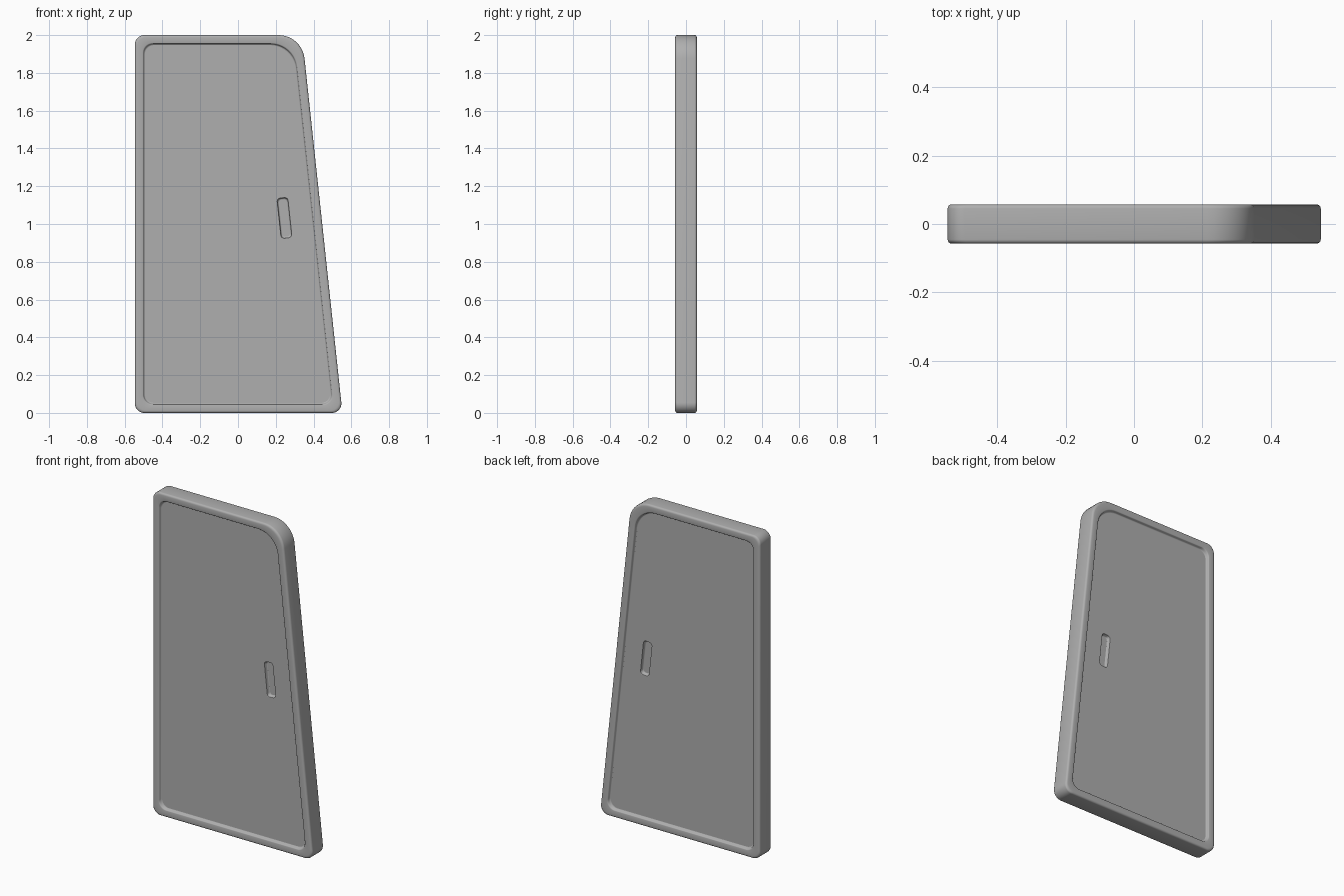
import bpy, bmesh, math
from mathutils import Vector, Matrix

if "Cube" in bpy.data.objects:
    bpy.data.objects.remove(bpy.data.objects["Cube"])

SEG = 10


def rounded_outline(corners, radii, inset):
    """Offset a counter-clockwise polygon inwards and round its corners."""
    out = []
    n = len(corners)
    for i, (p, r) in enumerate(zip(corners, radii)):
        p = Vector(p)
        to_prev = (Vector(corners[i - 1]) - p).normalized()
        to_next = (Vector(corners[(i + 1) % n]) - p).normalized()
        a = to_prev.angle(to_next)
        diag = (to_prev + to_next) / math.sin(a)
        p = p + diag * inset
        centre = p + diag * r
        arm = p + to_prev * (r / math.tan(a / 2)) - centre
        for k in range(SEG + 1):
            out.append(centre + Matrix.Rotation((math.pi - a) * k / SEG, 2) @ arm)
    return out


def loft(bm, corners, radii, profile):
    """Skin a chain of (inset, y) outlines; return the first and last rings."""
    rings = [[bm.verts.new((q.x, y, q.y)) for q in rounded_outline(corners, radii, inset)]
             for inset, y in profile]
    n = len(rings[0])
    for a, b in zip(rings, rings[1:]):
        for i in range(n):
            j = (i + 1) % n
            bm.faces.new((a[i], a[j], b[j], b[i]))
    return rings[0], rings[-1]


def crease_ring(bm, ring):
    """Mark a ring sharp so the flat area inside it shades flat."""
    edges = [bm.edges.get((ring[i - 1], ring[i])) for i in range(len(ring))]
    for e in edges:
        e.smooth = False
    return edges


HALF = 0.0575      # half the door thickness
PANEL = 0.039      # recessed panel level
SLOT = 0.019       # bottom of the handle slot
BEV = 0.012

door = [(-0.546, 0), (0.553, 0), (0.339, 2), (-0.546, 2)]
door_r = [0.05, 0.05, 0.138, 0.05]

# handle slot, leaning with the slanted edge
lean = Vector((-0.107, 1)).normalized()
side = Vector((lean.y, -lean.x))
mid = Vector((0.246, 1.032))
slot = [mid + side * (0.031 * sx) + lean * (0.109 * sz)
        for sx, sz in ((-1, -1), (1, -1), (1, 1), (-1, 1))]
slot_r = [0.018] * 4

# frame cross-section: outer rounding, flat rim, step down to the panel
arc = [(BEV * (1 - math.cos(t)), HALF - BEV * (1 - math.sin(t)))
       for t in (k * math.pi / 8 for k in range(5))]
frame = arc + [(0.041, HALF), (0.044, HALF - 0.001), (0.046, HALF - 0.004),
               (0.048, PANEL + 0.004), (0.050, PANEL + 0.001), (0.053, PANEL)]
dish = [(0, PANEL), (0.002, PANEL - 0.001), (0.003, PANEL - 0.004),
        (0.005, SLOT + 0.004), (0.007, SLOT + 0.001), (0.010, SLOT)]

bm = bmesh.new()
rims = []
for s in (-1, 1):
    # rim and step
    outer, inner = loft(bm, door, door_r, [(d, s * y) for d, y in frame])
    rims.append(outer)
    # recessed slot
    lip, floor = loft(bm, slot, slot_r, [(d, s * y) for d, y in dish])
    crease_ring(bm, floor)
    bm.faces.new(floor)
    # flat panel around the slot
    bmesh.ops.triangle_fill(bm, use_beauty=True, use_dissolve=False,
                            edges=crease_ring(bm, inner) + crease_ring(bm, lip),
                            normal=(0, s, 0))
# outer edge joining front and back
a, b = rims
for i in range(len(a)):
    bm.faces.new((a[i - 1], a[i], b[i], b[i - 1]))
bmesh.ops.recalc_face_normals(bm, faces=bm.faces[:])

mesh = bpy.data.meshes.new("door_panel")
bm.to_mesh(mesh)
bm.free()
obj = bpy.data.objects.new("door_panel", mesh)
bpy.context.collection.objects.link(obj)
bpy.context.view_layer.objects.active = obj
obj.select_set(True)
bpy.ops.object.shade_smooth_by_angle(angle=math.radians(40), keep_sharp_edges=True)

# dark grey finish
grey = bpy.data.materials.new("dark_grey")
grey.diffuse_color = (0.43, 0.43, 0.43, 1)
grey.use_nodes = True
grey.node_tree.nodes["Principled BSDF"].inputs["Base Color"].default_value = grey.diffuse_color
mesh.materials.append(grey)
